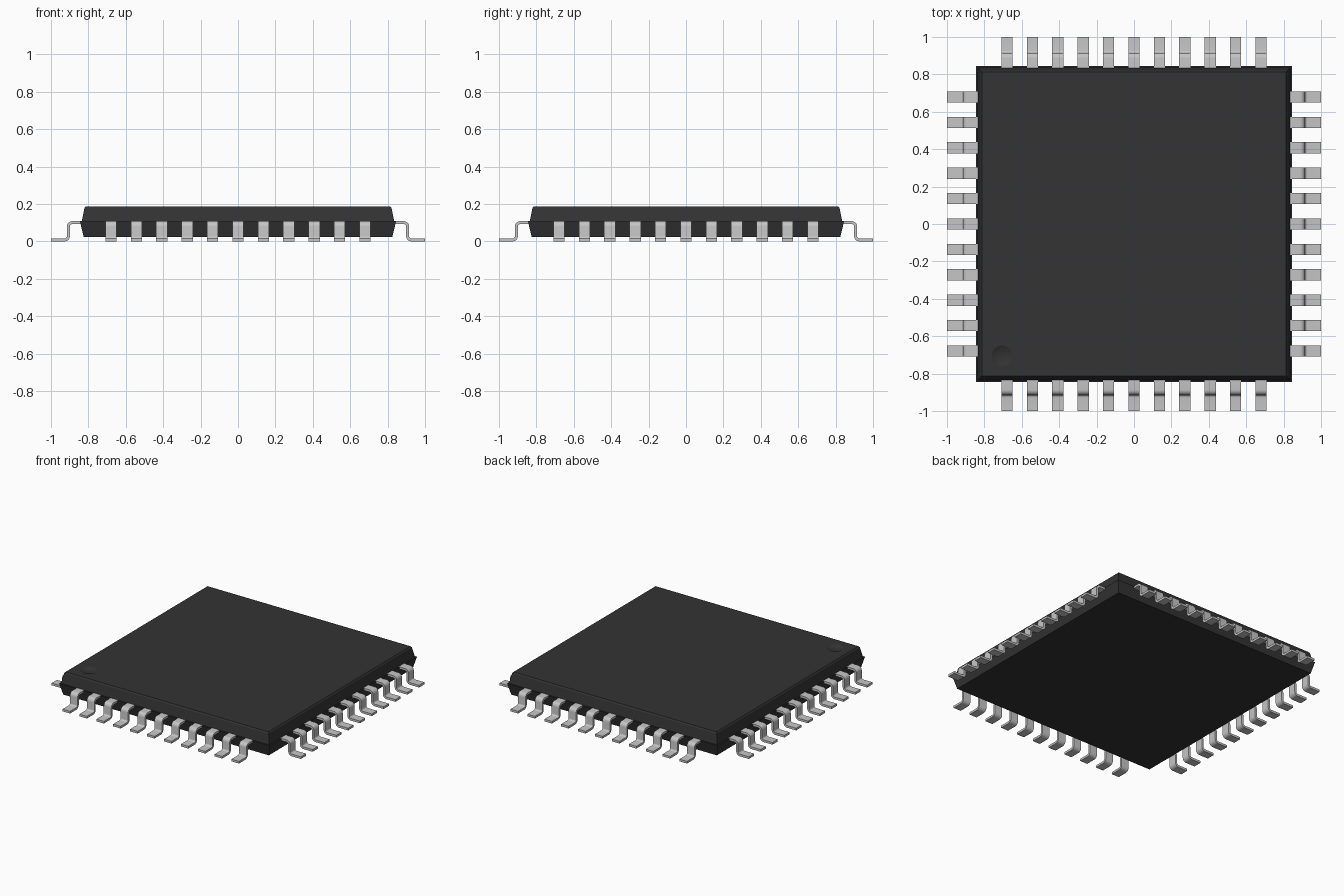
import bpy, bmesh, math
from mathutils import Matrix, Vector

if "Cube" in bpy.data.objects:
    bpy.data.objects.remove(bpy.data.objects["Cube"], do_unlink=True)


def material(name, rgb, rough):
    m = bpy.data.materials.new(name)
    m.use_nodes = True
    m.diffuse_color = (*rgb, 1)
    b = m.node_tree.nodes["Principled BSDF"]
    b.inputs["Base Color"].default_value = (*rgb, 1)
    b.inputs["Roughness"].default_value = rough
    return m


PLASTIC = material("black plastic", (0.033, 0.033, 0.033), 0.6)
METAL = material("tinned metal", (0.56, 0.56, 0.56), 0.4)


def finish(bm, name, mat):
    bmesh.ops.recalc_face_normals(bm, faces=bm.faces)
    me = bpy.data.meshes.new(name)
    bm.to_mesh(me)
    bm.free()
    me.materials.append(mat)
    ob = bpy.data.objects.new(name, me)
    bpy.context.collection.objects.link(ob)
    return ob


def select(ob):
    bpy.ops.object.select_all(action='DESELECT')
    ob.select_set(True)
    bpy.context.view_layer.objects.active = ob


def square_stack(name, levels):
    """Stack of squares given as (half width, height)."""
    bm = bmesh.new()
    rings = [[bm.verts.new((sx * h, sy * h, z))
              for sx, sy in ((-1, -1), (1, -1), (1, 1), (-1, 1))] for h, z in levels]
    for a, b in zip(rings, rings[1:]):
        for i in range(4):
            j = (i + 1) % 4
            bm.faces.new((a[i], a[j], b[j], b[i]))
    bm.faces.new(rings[0])
    bm.faces.new(rings[-1])
    return finish(bm, name, PLASTIC)


# Moulded body in two halves, the upper one slightly narrower
square_stack("lower_body", [(0.825, 0.024), (0.845, 0.107)])
upper = square_stack("upper_body", [(0.836, 0.105), (0.821, 0.178), (0.814, 0.187)])

# Shallow round dimple marking the first lead
RIM, DEPTH = 0.055, 0.013
ball = (RIM ** 2 + DEPTH ** 2) / (2 * DEPTH)
bm = bmesh.new()
bmesh.ops.create_uvsphere(bm, u_segments=48, v_segments=48, radius=ball)
bmesh.ops.translate(bm, verts=bm.verts, vec=(-0.705, -0.705, 0.187 - DEPTH + ball))
cutter = finish(bm, "dimple_cutter", PLASTIC)
cutter.hide_render = True
mod = upper.modifiers.new("dimple", 'BOOLEAN')
mod.operation = 'DIFFERENCE'
mod.solver = 'EXACT'
mod.object = cutter
select(upper)
bpy.ops.object.modifier_apply(modifier=mod.name)
bpy.data.objects.remove(cutter, do_unlink=True)
select(upper)
bpy.ops.object.shade_smooth_by_angle(angle=math.radians(15))

# Gull-wing lead: a rounded centreline thickened into a strip
THICK, WIDTH, PITCH, COUNT, BEND = 0.016, 0.06, 0.1357, 11, 0.02
TOP, LOW, RISER = 0.108 - THICK / 2, THICK / 2, 0.907


def lead_path():
    """Points of the centreline with their normals, as (distance out, height)."""
    pts = [(Vector((0.80, TOP)), Vector((0, 1)))]
    for i in range(7):
        a = math.radians(90 - 15 * i)
        n = Vector((math.cos(a), math.sin(a)))
        pts.append((Vector((RISER - BEND, TOP - BEND)) + n * BEND, n))
    for i in range(7):
        a = math.radians(180 + 15 * i)
        n = Vector((math.cos(a), math.sin(a)))
        pts.append((Vector((RISER + BEND, LOW + BEND)) + n * BEND, -n))
    pts.append((Vector((1.0, LOW)), Vector((0, 1))))
    return pts


def add_lead(bm, offset, turn):
    rot = Matrix.Rotation(turn, 4, 'Z')
    rings = []
    for p, n in lead_path():
        ring = []
        for side, lift in ((-1, -1), (1, -1), (1, 1), (-1, 1)):
            q = p + n * lift * THICK / 2
            ring.append(bm.verts.new(rot @ Vector((q.x, offset + side * WIDTH / 2, q.y))))
        rings.append(ring)
    for a, b in zip(rings, rings[1:]):
        for i in range(4):
            j = (i + 1) % 4
            bm.faces.new((a[i], a[j], b[j], b[i]))
    bm.faces.new(rings[0])
    bm.faces.new(rings[-1])


# One row of leads on each of the four sides
for k, side in enumerate(("left", "back", "right", "front")):
    bm = bmesh.new()
    for i in range(COUNT):
        add_lead(bm, (i - (COUNT - 1) / 2) * PITCH, k * math.pi / 2)
    row = finish(bm, side + "_leads", METAL)
    select(row)
    bpy.ops.object.shade_smooth_by_angle(angle=math.radians(30))
